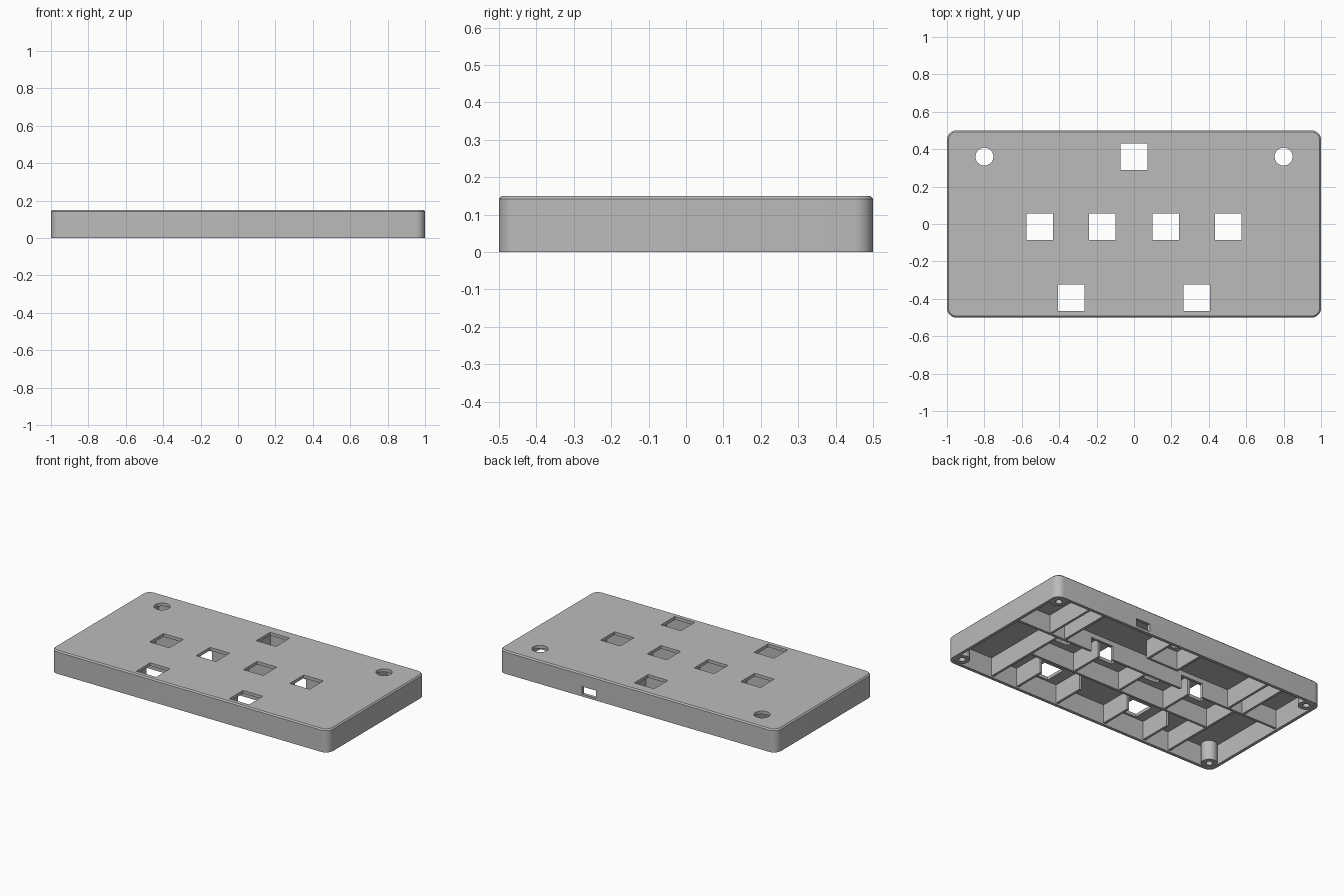
import bpy, bmesh, math
from mathutils import Matrix

cube = bpy.data.objects.get("Cube")
if cube:
    bpy.data.objects.remove(cube, do_unlink=True)

grey = bpy.data.materials.new("plain grey")
grey.use_nodes = True
colour = (0.5, 0.5, 0.5, 1)
grey.diffuse_color = colour
grey.node_tree.nodes["Principled BSDF"].inputs["Base Color"].default_value = colour

TOP, PLATE, WALL, RIB_Z = 0.15, 0.13, 0.02, 0.01


def finish(name, bm):
    bmesh.ops.recalc_face_normals(bm, faces=bm.faces)
    mesh = bpy.data.meshes.new(name)
    bm.to_mesh(mesh)
    bm.free()
    mesh.materials.append(grey)
    ob = bpy.data.objects.new(name, mesh)
    bpy.context.collection.objects.link(ob)
    return ob


def box(bm, x0, x1, y0, y1, z0, z1):
    m = Matrix.Translation(((x0 + x1) / 2, (y0 + y1) / 2, (z0 + z1) / 2))
    m = m @ Matrix.Diagonal((x1 - x0, y1 - y0, z1 - z0, 1))
    bmesh.ops.create_cube(bm, size=1, matrix=m)


def outline(inset, radius=0.05, steps=8):
    # rounded rectangle, counter-clockwise
    r = radius - inset
    pts = []
    for k, (sx, sy) in enumerate([(1, 1), (-1, 1), (-1, -1), (1, -1)]):
        for i in range(steps + 1):
            a = math.pi / 2 * (k + i / steps)
            pts.append((sx * (1 - radius) + r * math.cos(a),
                        sy * (0.5 - radius) + r * math.sin(a)))
    return pts


def loft(name, levels):
    # stacked outlines given as (inset, height)
    bm = bmesh.new()
    rings = [[bm.verts.new((x, y, z)) for x, y in outline(i)] for i, z in levels]
    for a, b in zip(rings, rings[1:]):
        for j in range(len(a)):
            k = (j + 1) % len(a)
            bm.faces.new((a[j], a[k], b[k], b[j]))
    bm.faces.new(rings[0][::-1])
    bm.faces.new(rings[-1])
    return finish(name, bm)


# Shell with chamfered top, hollow from below
shell = loft("case_shell", [(0, 0), (0, 0.142), (0.008, TOP)])
cavity = loft("cavity_cutter", [(WALL, -0.1), (WALL, PLATE)])

# Key openings, round openings and the socket slot
bm = bmesh.new()
keys = [(0, 0.36)]
for s in (-1, 1):
    keys += [(s * 0.505, -0.015), (s * 0.17, -0.015), (s * 0.335, -0.395)]
    bmesh.ops.create_cone(bm, cap_ends=True, segments=32, radius1=0.048,
                          radius2=0.048, depth=0.2,
                          matrix=Matrix.Translation((s * 0.8, 0.36, TOP)))
for x, y in keys:
    box(bm, x - 0.071, x + 0.071, y - 0.071, y + 0.071, 0.1, 0.2)
box(bm, 0.3, 0.4, 0.45, 0.55, 0.015, 0.065)
openings = finish("opening_cutter", bm)

for cutter in (cavity, openings):
    mod = shell.modifiers.new(cutter.name, 'BOOLEAN')
    mod.operation = 'DIFFERENCE'
    mod.solver = 'EXACT'
    mod.object = cutter
bpy.context.view_layer.update()
cut = bpy.data.meshes.new_from_object(
    shell.evaluated_get(bpy.context.evaluated_depsgraph_get()))
shell.modifiers.clear()
shell.data = cut
for cutter in (cavity, openings):
    bpy.data.objects.remove(cutter, do_unlink=True)

# Stiffening ribs under the plate
T = 0.008
ZT = PLATE + 0.005
EDGE, BACK = 0.985, 0.485


def rib_along_y(bm, x, y0, y1):
    box(bm, x - T, x + T, y0, y1, RIB_Z, ZT)


def rib_along_x(bm, y, x0, x1, z0=RIB_Z):
    box(bm, x0, x1, y - T, y + T, z0, ZT)


bm = bmesh.new()
rib_along_x(bm, 0.11, -0.26, 0.26)
rib_along_x(bm, -0.14, -0.67, 0.67)
for s in (-1, 1):
    # long rail, with a wiring notch in each half
    for a, b, z in ((0.26, 0.42, 0.1), (0.42, EDGE, RIB_Z)):
        rib_along_x(bm, 0.11, min(s * a, s * b), max(s * a, s * b), z)
    rib_along_y(bm, s * 0.67, -BACK, 0.11)
    rib_along_y(bm, s * 0.34, -0.14, 0.09)
    for x in (0.18, 0.48):
        rib_along_y(bm, s * x, -BACK, -0.27)
    for x in (0.62, 0.73):
        rib_along_y(bm, s * x, 0.11, BACK)
    rib_along_y(bm, s * 0.11, 0.26, BACK)
rib_along_y(bm, 0, -0.14, 0.11)
rib_along_x(bm, 0.26, -0.118, 0.118)
finish("inner_ribs", bm)

# Screw posts in the corners
for sx, side in ((1, "left"), (-1, "right")):
    for sy, end in ((1, "back"), (-1, "front")):
        bm = bmesh.new()
        n = 24
        profile = [(0.02, 0.06), (0.02, 0.004), (0.048, 0.004), (0.048, ZT)]
        rings = [[bm.verts.new((sx * 0.938 + r * math.cos(2 * math.pi * j / n),
                                sy * 0.438 + r * math.sin(2 * math.pi * j / n), z))
                  for j in range(n)] for r, z in profile]
        for a, b in zip(rings, rings[1:]):
            for j in range(n):
                k = (j + 1) % n
                bm.faces.new((a[j], a[k], b[k], b[j]))
        bm.faces.new(rings[0])
        bm.faces.new(rings[-1])
        post = finish(f"screw_post_{end}_{side}", bm)
        post.select_set(True)

# Smooth the rounded corners and posts, keep edges sharp
shell.select_set(True)
bpy.context.view_layer.objects.active = shell
bpy.ops.object.shade_smooth_by_angle(angle=math.radians(30))
